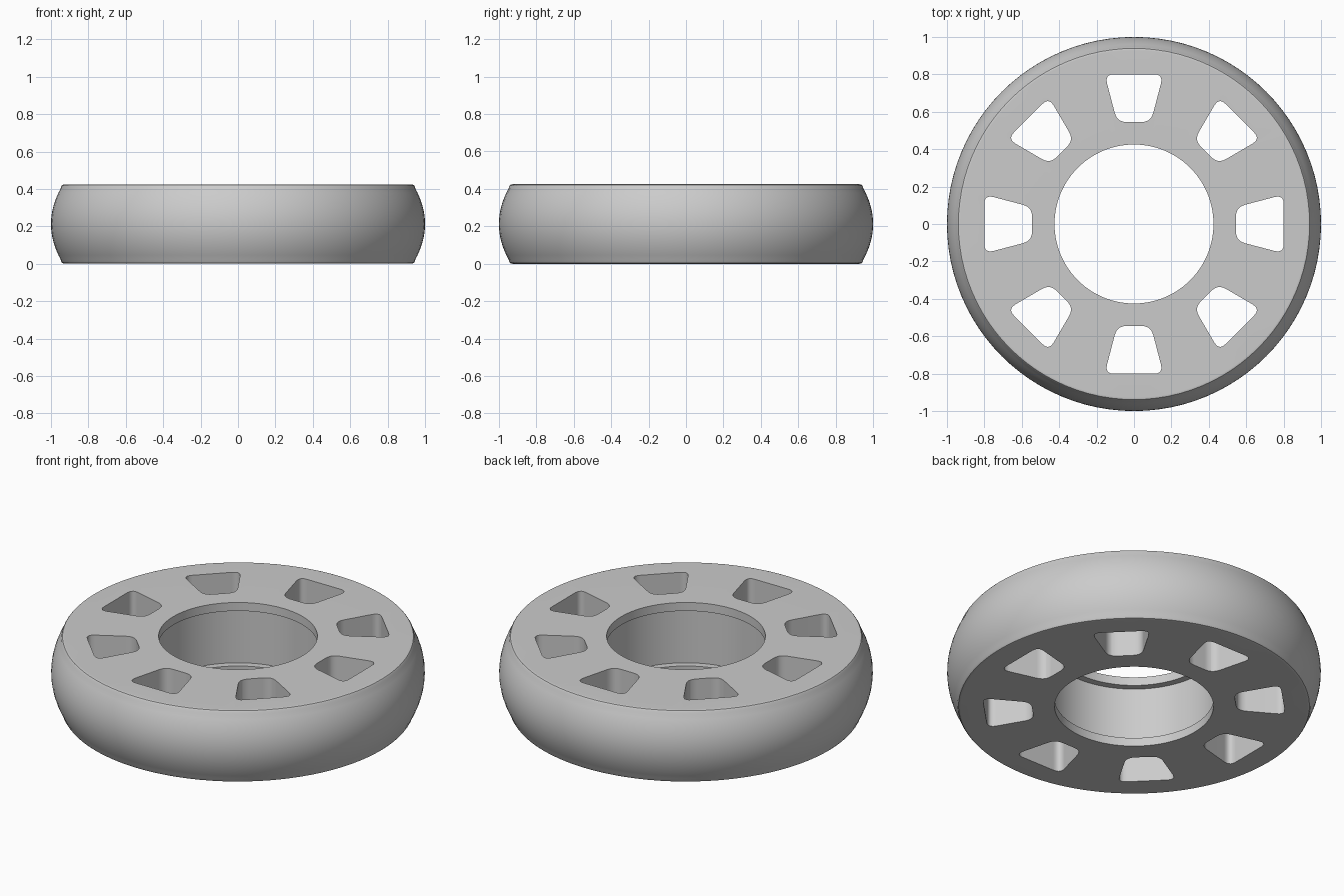
import bpy, bmesh, math
from mathutils import Vector, Matrix

old = bpy.data.objects.get("Cube")
if old:
    bpy.data.objects.remove(old)

HEIGHT = 0.425
SEGMENTS = 96

grey = bpy.data.materials.new("light grey")
grey.use_nodes = True
colour = (0.6, 0.6, 0.6, 1)
grey.diffuse_color = colour
grey.node_tree.nodes["Principled BSDF"].inputs["Base Color"].default_value = colour


def make_object(name, bm):
    bmesh.ops.recalc_face_normals(bm, faces=bm.faces)
    mesh = bpy.data.meshes.new(name)
    bm.to_mesh(mesh)
    bm.free()
    mesh.materials.append(grey)
    obj = bpy.data.objects.new(name, mesh)
    bpy.context.collection.objects.link(obj)
    return obj


def lathe(name, profile):
    bm = bmesh.new()
    rings = []
    for i in range(SEGMENTS):
        a = 2 * math.pi * i / SEGMENTS
        rings.append([bm.verts.new((r * math.cos(a), r * math.sin(a), z)) for r, z in profile])
    for i, ring in enumerate(rings):
        following = rings[(i + 1) % SEGMENTS]
        for j in range(len(profile)):
            k = (j + 1) % len(profile)
            bm.faces.new((ring[j], following[j], following[k], ring[k]))
    return make_object(name, bm)


def rounded_corners(corners, radius, steps=5):
    # Replace each corner with a quadratic curve
    points = []
    for i, c in enumerate(corners):
        c = Vector(c)
        start = c + (Vector(corners[i - 1]) - c).normalized() * radius
        end = c + (Vector(corners[(i + 1) % len(corners)]) - c).normalized() * radius
        for s in range(steps + 1):
            t = s / steps
            points.append(start * (1 - t) ** 2 + c * 2 * t * (1 - t) + end * t * t)
    return points


# Tread: shallow bulge ending in small rounded shoulders
half = HEIGHT / 2
upper = [(1 - 0.052 * (z / 0.19) ** 2, z) for z in [0.19 * i / 8 for i in range(9)]]
upper += [(0.945, 0.201), (0.939, 0.209), (0.928, half)]
outer = [(r, half - z) for r, z in reversed(upper[1:])] + [(r, half + z) for r, z in upper]

# Bore: a wide seat held between two thin lips
LIP, BORE, SEAT = 0.05, 0.425, 0.465
bore = [(BORE, HEIGHT), (BORE, HEIGHT - LIP), (SEAT, HEIGHT - LIP),
        (SEAT, LIP), (BORE, LIP), (BORE, 0)]
wheel = lathe("wheel", outer + bore)

# Eight rounded wedge openings through the web
wedge = rounded_corners([(0.545, -0.09), (0.80, -0.157), (0.80, 0.157), (0.545, 0.09)], 0.05)
bm = bmesh.new()
for i in range(8):
    turn = Matrix.Rotation(i * math.pi / 4, 3, "Z")
    base = bm.faces.new([bm.verts.new(turn @ Vector((p.x, p.y, -0.1))) for p in wedge])
    top = bmesh.ops.extrude_face_region(bm, geom=[base])["geom"]
    bmesh.ops.translate(bm, vec=(0, 0, HEIGHT + 0.2),
                        verts=[v for v in top if isinstance(v, bmesh.types.BMVert)])
cutter = make_object("opening_cutter", bm)
cutter.hide_render = True

# Cut the openings, then drop the cutter
bpy.ops.object.select_all(action="DESELECT")
wheel.select_set(True)
bpy.context.view_layer.objects.active = wheel
cut = wheel.modifiers.new("openings", "BOOLEAN")
cut.operation = "DIFFERENCE"
cut.solver = "EXACT"
cut.object = cutter
bpy.ops.object.modifier_apply(modifier=cut.name)
bpy.data.objects.remove(cutter)

# Smooth curved walls, keep flat faces flat
bpy.ops.object.shade_smooth_by_angle(angle=math.radians(35))
weighted = wheel.modifiers.new("flat web shading", "WEIGHTED_NORMAL")
weighted.keep_sharp = True
